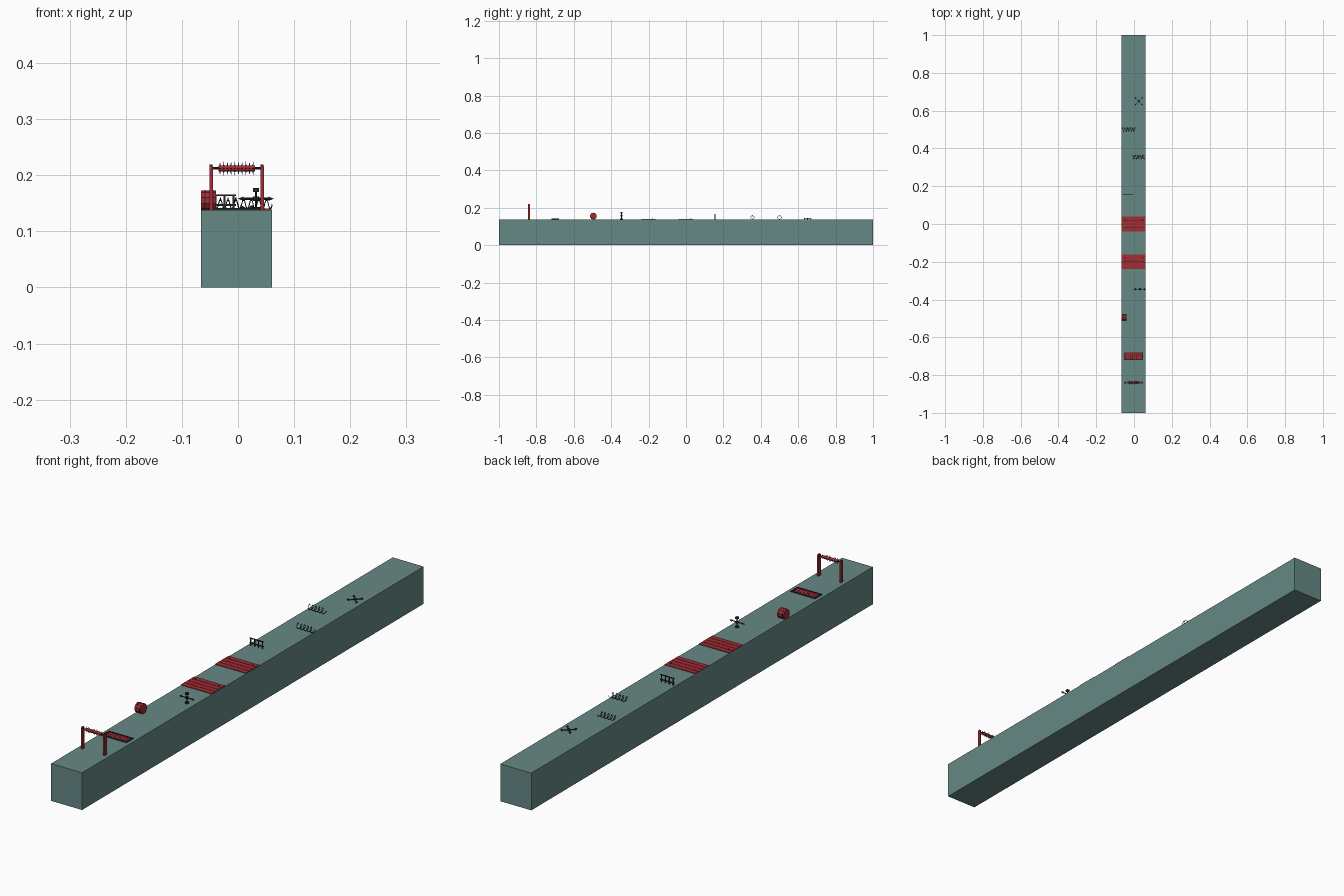
import bpy, math
from mathutils import Vector

if "Cube" in bpy.data.objects:
    bpy.data.objects.remove(bpy.data.objects["Cube"])

TOP = 0.138


def material(name, rgb):
    m = bpy.data.materials.new(name)
    m.diffuse_color = (*rgb, 1)
    m.use_nodes = True
    m.node_tree.nodes["Principled BSDF"].inputs["Base Color"].default_value = m.diffuse_color
    return m


TEAL = material("slate_green", (0.13, 0.25, 0.235))
RED = material("red_paint", (0.36, 0.025, 0.035))
DARK = material("dark_metal", (0.025, 0.02, 0.02))


def finish(name, mat):
    o = bpy.context.object
    o.name = name
    o.data.materials.append(mat)
    return o


def box(name, lo, hi, mat):
    lo, hi = Vector(lo), Vector(hi)
    bpy.ops.mesh.primitive_cube_add(size=1, location=(lo + hi) / 2)
    o = finish(name, mat)
    o.scale = hi - lo
    return o


def rod(name, a, b, r, mat, sides=8, r2=None):
    a, b = Vector(a), Vector(b)
    d = b - a
    bpy.ops.mesh.primitive_cone_add(
        vertices=sides, radius1=r, radius2=r if r2 is None else r2, depth=d.length,
        location=(a + b) / 2, rotation=d.to_track_quat('Z', 'Y').to_euler())
    return finish(name, mat)


def ball(name, p, r, mat):
    bpy.ops.mesh.primitive_ico_sphere_add(subdivisions=2, radius=r, location=p)
    return finish(name, mat)


def wire(name, pts, r, mat):
    c = bpy.data.curves.new(name, 'CURVE')
    c.dimensions = '3D'
    c.bevel_depth = r
    c.bevel_resolution = 1
    s = c.splines.new('POLY')
    s.points.add(len(pts) - 1)
    for p, q in zip(s.points, pts):
        p.co = (*q, 1)
    c.materials.append(mat)
    bpy.context.collection.objects.link(bpy.data.objects.new(name, c))


# long track
box("track", (-0.066, -1, 0), (0.061, 1, TOP), TEAL)

# gate with spiked roller
gy, gz = -0.84, 0.212
for x in (-0.048, 0.043):
    box("gate_post", (x - 0.003, gy - 0.006, TOP), (x + 0.003, gy + 0.006, 0.216), RED)
    box("gate_cap", (x - 0.0025, gy - 0.004, 0.216), (x + 0.0025, gy + 0.004, 0.219), DARK)
rod("roller_axle", (-0.048, gy, gz), (0.043, gy, gz), 0.0022, DARK)
rod("roller", (-0.035, gy, gz), (0.030, gy, gz), 0.0055, RED, 12)
for i in range(10):
    x = -0.032 + i * 0.059 / 9
    for k in range(4):
        a = k * math.pi / 2
        d = Vector((0, math.cos(a), math.sin(a)))
        c = Vector((x, gy, gz))
        rod("roller_spike", c + d * 0.005, c + d * 0.0125, 0.0012, DARK, 5, 0)

# framed spike plate
py = -0.70
for s in (-1, 1):
    y = py + s * 0.018
    box("plate_frame", (-0.053, y - 0.002, TOP), (0.047, y + 0.002, 0.1415), DARK)
    x = -0.003 + s * 0.048
    box("plate_frame_end", (x - 0.002, py - 0.02, TOP), (x + 0.002, py + 0.02, 0.1415), DARK)
box("plate", (-0.051, py - 0.016, TOP), (0.045, py + 0.016, 0.1395), RED)
for i in range(8):
    for j in (-1, 0, 1):
        x, y = -0.043 + i * 0.0115, py + j * 0.010
        rod("plate_spike", (x, y, 0.139), (x, y, 0.143), 0.0015, DARK, 5, 0)

# barrel lying across the track
rod("barrel", (-0.066, -0.495, 0.155), (-0.039, -0.495, 0.155), 0.018, RED, 10)
for x in (-0.060, -0.046):
    rod("barrel_hoop", (x, -0.495, 0.155), (x + 0.002, -0.495, 0.155), 0.0186, DARK, 10)

# spinner with two arms
sx, sy = 0.032, -0.345
rod("spinner_foot", (sx, sy, TOP), (sx, sy, 0.143), 0.007, DARK)
rod("spinner_pole", (sx, sy, TOP), (sx, sy, 0.174), 0.002, DARK)
box("spinner_head", (sx - 0.005, sy - 0.005, 0.170), (sx + 0.005, sy + 0.005, 0.177), DARK)
rod("spinner_hub", (sx, sy, 0.154), (sx, sy, 0.162), 0.005, DARK)
for s in (-1, 1):
    rod("spinner_arm", (sx, sy, 0.158), (sx + s * 0.026, sy, 0.158), 0.0018, DARK)
    rod("spinner_blade", (sx + s * 0.022, sy, 0.158), (sx + s * 0.032, sy, 0.158), 0.004, DARK, 6, 0)

# slatted floor traps with a few small spikes
for cy in (-0.2, 0.0):
    for i in range(4):
        y = cy - 0.030 + i * 0.020
        box("trap_slat", (-0.066, y - 0.009, TOP), (0.060, y + 0.009, 0.1405), RED)
        if i < 3:
            box("trap_slot", (-0.060, y + 0.009, TOP), (0.055, y + 0.011, 0.1395), DARK)
    for x in (-0.050, 0.045):
        rod("trap_spike", (x, cy + 0.022, 0.140), (x, cy + 0.022, 0.147), 0.002, DARK, 6, 0)

# fence hurdle
fy = 0.155
for z in (0.147, 0.164):
    box("fence_rail", (-0.060, fy - 0.0015, z - 0.0015), (-0.004, fy + 0.0015, z + 0.0015), DARK)
for i in range(4):
    x = -0.056 + i * 0.016
    box("fence_bar", (x - 0.0015, fy - 0.0015, TOP), (x + 0.0015, fy + 0.0015, 0.166), DARK)

# coils of barbed wire
for cx, cy in ((0.027, 0.355), (-0.028, 0.50)):
    pts = []
    for i in range(81):
        t = i / 80
        a = t * 5 * math.tau
        pts.append((cx - 0.034 + 0.068 * t, cy + 0.010 * math.cos(a), 0.148 + 0.009 * math.sin(a)))
    wire("wire_coil", pts, 0.0009, DARK)
    for p in pts[4::8]:
        v = Vector(p)
        d = (v - Vector((v.x, cy, 0.148))).normalized() * 0.003
        rod("wire_barb", v - d, v + d, 0.0009, DARK, 4)

# crossed floor star
kx, ky = 0.025, 0.65
ball("star_hub", (kx, ky, 0.1415), 0.005, DARK)
for k in range(4):
    a = math.pi / 4 + k * math.pi / 2
    d = Vector((math.cos(a), math.sin(a), 0))
    c = Vector((kx, ky, 0.1405))
    rod("star_arm", c, c + d * 0.024, 0.0016, DARK)
    ball("star_tip", c + d * 0.024 + Vector((0, 0, 0.001)), 0.0035, DARK)
